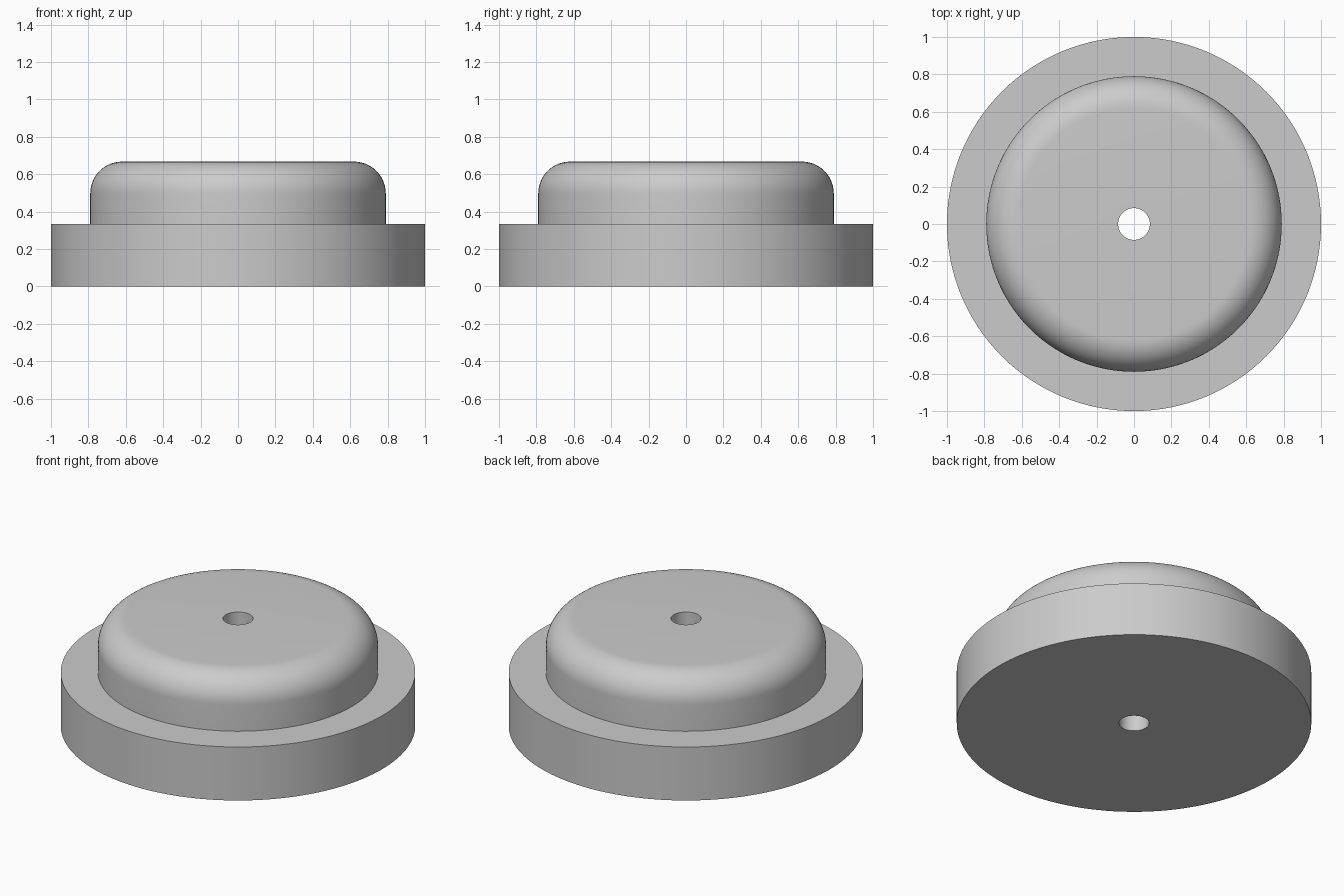
import bpy
import bmesh
from math import sin, cos, pi, radians

cube = bpy.data.objects.get("Cube")
if cube:
    bpy.data.objects.remove(cube, do_unlink=True)

SEGMENTS = 128
BORE, FLANGE, HUB = 0.085, 1.0, 0.79     # radii
STEP, TOP, FILLET = 0.333, 0.667, 0.17   # heights and rounding

# Single flat colour
grey = bpy.data.materials.new("light_grey")
grey.use_nodes = True
colour = (0.6, 0.6, 0.6, 1)
grey.diffuse_color = colour
grey.node_tree.nodes["Principled BSDF"].inputs["Base Color"].default_value = colour

# Cross-section: bored flange, then hub with a rounded top edge
profile = [(BORE, 0), (FLANGE, 0), (FLANGE, STEP), (HUB, STEP)]
ARC = 16
for i in range(ARC + 1):
    a = pi / 2 * i / ARC
    profile.append((HUB - FILLET + FILLET * cos(a), TOP - FILLET + FILLET * sin(a)))
profile.append((BORE, TOP))

# Revolve the closed section about the vertical axis
bm = bmesh.new()
verts = [bm.verts.new((r, 0, z)) for r, z in profile]
edges = [bm.edges.new((v, verts[(i + 1) % len(verts)])) for i, v in enumerate(verts)]
bmesh.ops.spin(bm, geom=verts + edges, cent=(0, 0, 0), axis=(0, 0, 1),
               angle=2 * pi, steps=SEGMENTS, use_merge=True)
bmesh.ops.remove_doubles(bm, verts=bm.verts, dist=0.0001)
bmesh.ops.recalc_face_normals(bm, faces=bm.faces)

mesh = bpy.data.meshes.new("flanged_hub")
bm.to_mesh(mesh)
bm.free()
mesh.materials.append(grey)
hub = bpy.data.objects.new("flanged_hub", mesh)
bpy.context.collection.objects.link(hub)

# Smooth walls and rounding, crisp corners
bpy.ops.object.select_all(action="DESELECT")
hub.select_set(True)
bpy.context.view_layer.objects.active = hub
bpy.ops.object.shade_smooth_by_angle(angle=radians(30))
